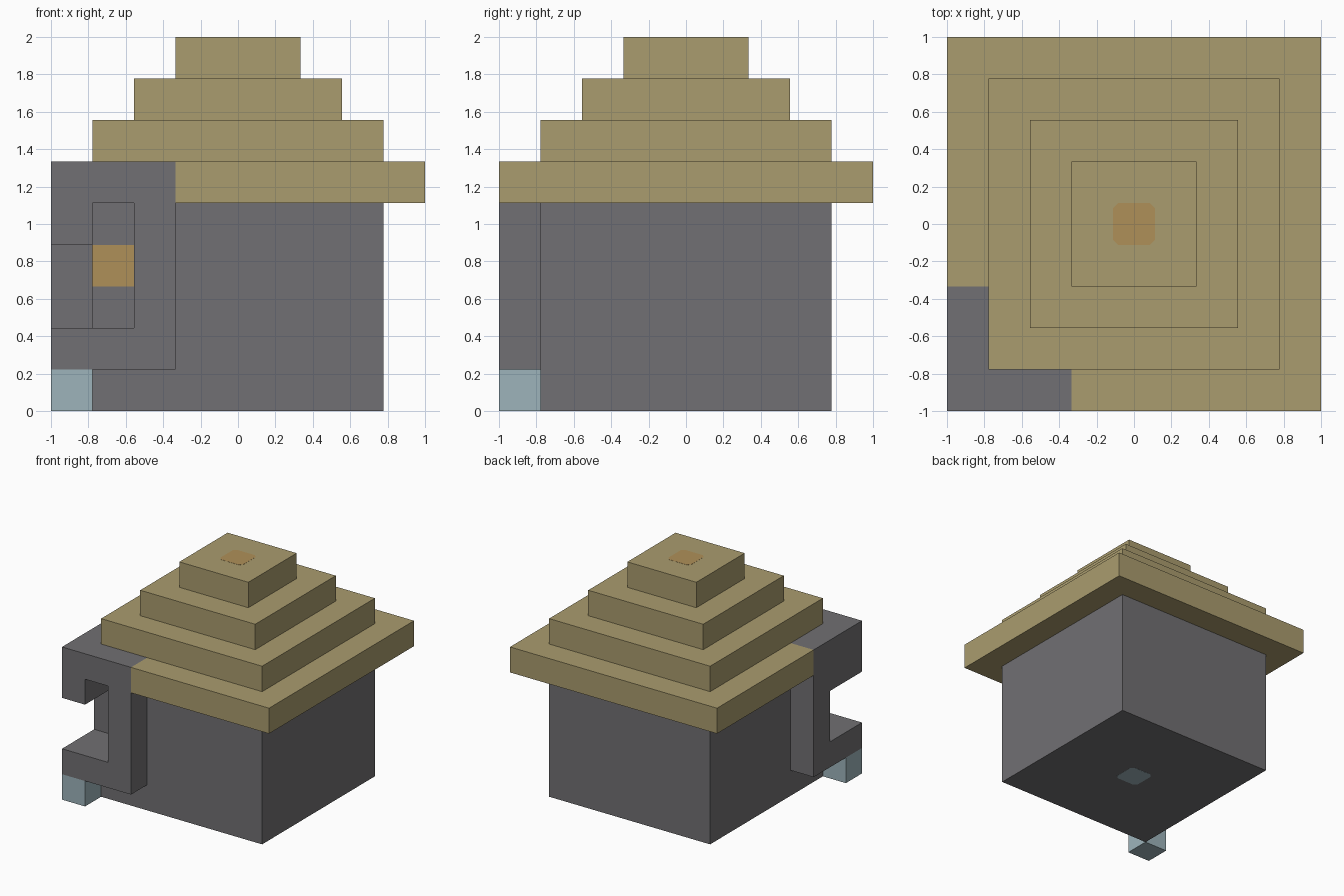
import bpy, bmesh
from mathutils import Vector

cube = bpy.data.objects.get("Cube")
if cube:
    bpy.data.objects.remove(cube, do_unlink=True)

U = 2 / 9  # one block of the nine-block grid


def material(name, rgb):
    lin = [((c / 255 + 0.055) / 1.055) ** 2.4 for c in rgb] + [1]
    m = bpy.data.materials.new(name)
    m.use_nodes = True
    m.diffuse_color = lin
    m.node_tree.nodes["Principled BSDF"].inputs["Base Color"].default_value = lin
    return m


STRAW = material("straw", (170, 156, 110))
STONE = material("dark stone", (113, 112, 115))
AMBER = material("amber", (175, 144, 89))
BLUE = material("pale blue", (157, 180, 187))


def world(p):
    return Vector((p[0] * U - 1, p[1] * U - 1, p[2] * U))


def prism(name, outline, axis, low, high, mat):
    """Extrude a 2D block-grid outline along an axis (0 = x, 1 = y, 2 = z)."""
    bm = bmesh.new()
    verts = []
    for point in outline:
        p = list(point)
        p.insert(axis, low)
        verts.append(bm.verts.new(world(p)))
    face = bm.faces.new(verts)
    ext = bmesh.ops.extrude_face_region(bm, geom=[face])
    move = Vector((0, 0, 0))
    move[axis] = (high - low) * U
    bmesh.ops.translate(bm, vec=move, verts=[
        v for v in ext["geom"] if isinstance(v, bmesh.types.BMVert)])
    bmesh.ops.recalc_face_normals(bm, faces=bm.faces)
    mesh = bpy.data.meshes.new(name)
    bm.to_mesh(mesh)
    bm.free()
    mesh.materials.append(mat)
    obj = bpy.data.objects.new(name, mesh)
    bpy.context.collection.objects.link(obj)
    return obj


def rect(a, b, c, d):
    return [(a, b), (c, b), (c, d), (a, d)]


def soft_square(low, high, r=0.12):
    """Square outline with trimmed corners."""
    a, b = low + r, high - r
    return [(a, low), (b, low), (high, a), (high, b),
            (b, high), (a, high), (low, b), (low, a)]


# House body with a deep recess behind the corner frame
body = prism("house_body", rect(1, 1, 8, 8), 2, 0, 5, STONE)
cutter = prism("recess_cutter", rect(0.5, 0.5, 2, 3), 2, 2, 5.5, STONE)
cutter.hide_render = True
cutter.hide_viewport = True
cut = body.modifiers.new("recess", "BOOLEAN")
cut.operation = "DIFFERENCE"
cut.solver = "EXACT"
cut.object = cutter

# Stepped roof: eave with the corner notched out, then shrinking tiers
prism("roof_eave", [(1, 1), (3, 1), (3, 0), (9, 0), (9, 9), (0, 9), (0, 3), (1, 3)],
      2, 5, 6, STRAW)
for i in range(1, 4):
    prism(f"roof_tier_{i}", rect(i, i, 9 - i, 9 - i), 2, 5 + i, 6 + i, STRAW)

# Open frame wrapping the front right corner
prism("front_frame", [(0, 1), (3, 1), (3, 6), (0, 6), (0, 4), (1, 4),
                      (1, 5), (2, 5), (2, 2), (0, 2)], 1, 0, 1, STONE)
prism("side_frame", [(1, 1), (3, 1), (3, 6), (1, 6), (1, 4), (2, 4), (2, 2), (1, 2)],
      0, 0, 1, STONE)

# Foot under the frame
prism("corner_foot", rect(0, 0, 1, 1), 2, 0, 1, BLUE)

# Thin coloured inlays
prism("recess_inlay", rect(1, 3, 2, 4), 1, 2.99, 3.01, AMBER)
prism("roof_inlay", soft_square(4, 5), 2, 8.99, 9.005, AMBER)
prism("base_inlay", soft_square(4, 5), 2, -0.005, 0.01, BLUE)
